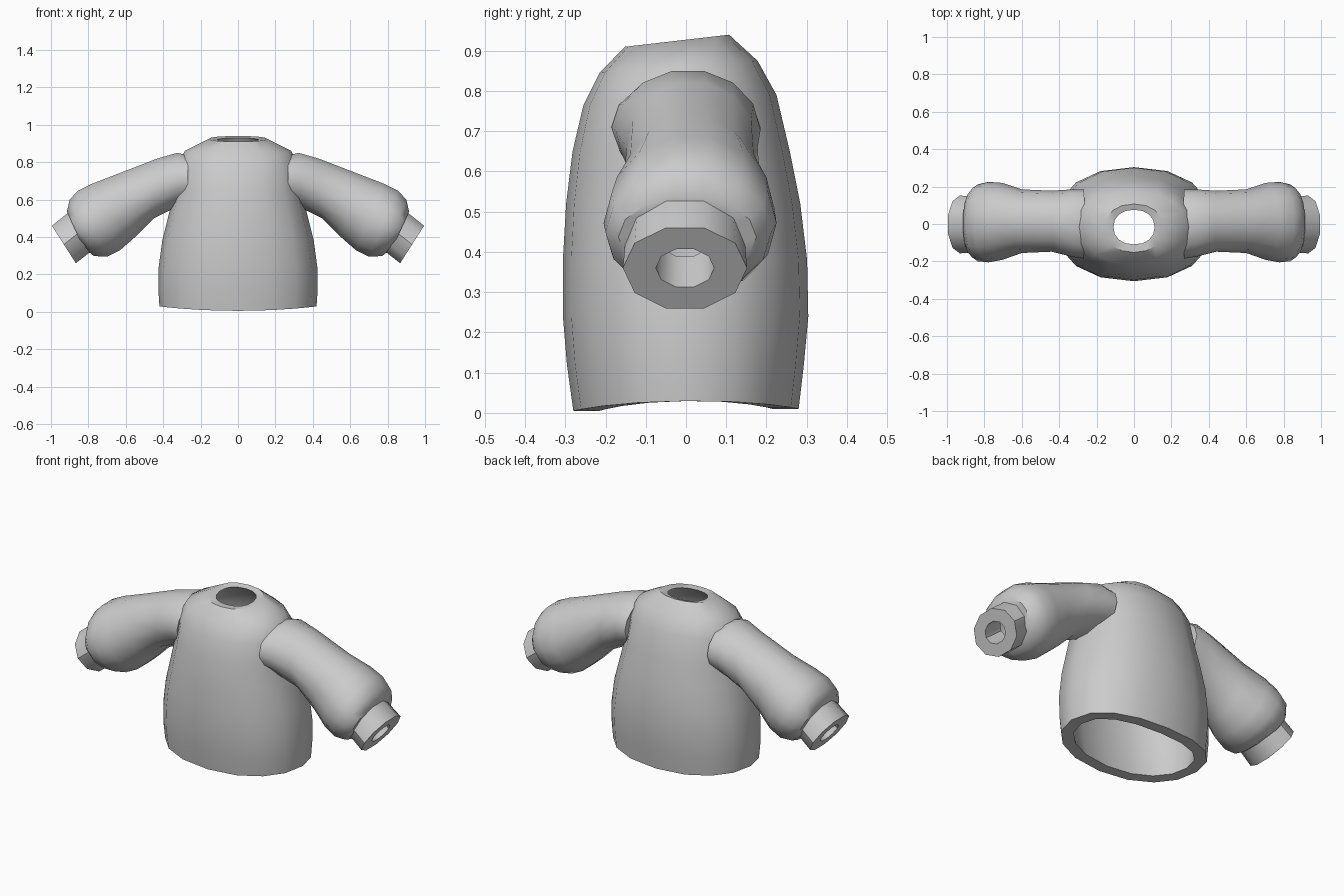
import bpy, bmesh, math
from mathutils import Vector

cube = bpy.data.objects.get("Cube")
if cube:
    bpy.data.objects.remove(cube)

knit = bpy.data.materials.new("grey_knit")
knit.use_nodes = True
GREY = (0.6, 0.6, 0.6, 1)
knit.diffuse_color = GREY
knit.node_tree.nodes["Principled BSDF"].inputs["Base Color"].default_value = GREY


def loft(name, rings, close=False):
    """Skin a list of point rings; optionally join the last ring to the first."""
    bm = bmesh.new()
    loops = [[bm.verts.new(p) for p in ring] for ring in rings]
    pairs = list(zip(loops, loops[1:]))
    if close:
        pairs.append((loops[-1], loops[0]))
    n = len(loops[0])
    for a, b in pairs:
        for i in range(n):
            j = (i + 1) % n
            bm.faces.new((a[i], a[j], b[j], b[i]))
    bmesh.ops.recalc_face_normals(bm, faces=bm.faces)
    mesh = bpy.data.meshes.new(name)
    bm.to_mesh(mesh)
    bm.free()
    mesh.materials.append(knit)
    ob = bpy.data.objects.new(name, mesh)
    bpy.context.collection.objects.link(ob)
    bpy.ops.object.select_all(action='DESELECT')
    ob.select_set(True)
    bpy.context.view_layer.objects.active = ob
    bpy.ops.object.shade_smooth_by_angle(angle=math.radians(42))
    return ob


def squarish(v):
    return math.copysign(abs(v) ** 0.9, v)


def body_ring(half, front, back, z_front, z_back, lift=0.0, wall=0.0, n=16):
    """Horizontal ring, tilted front to back, with its sides lifted."""
    pts = []
    for i in range(n):
        a = math.tau * i / n
        c, s = squarish(math.cos(a)), squarish(math.sin(a))
        y = (front + back) / 2 + s * ((back - front) / 2 - wall)
        z = (z_front + z_back) / 2 + s * (z_back - z_front) / 2 + lift * c * c
        pts.append(Vector((c * (half - wall), y, z)))
    return pts


# Torso: half width, front y, back y, front z, back z, side lift
profile = [
    (0.42, -0.28, 0.28, 0.005, 0.01, 0.022),
    (0.426, -0.296, 0.293, 0.12, 0.12),
    (0.424, -0.306, 0.304, 0.24, 0.24),
    (0.405, -0.306, 0.301, 0.38, 0.38),
    (0.37, -0.298, 0.284, 0.52, 0.52),
    (0.34, -0.282, 0.258, 0.65, 0.65),
    (0.325, -0.255, 0.225, 0.765, 0.79),
    (0.285, -0.215, 0.178, 0.845, 0.875),
    (0.155, -0.152, 0.107, 0.91, 0.94),
]
outer = [body_ring(*p) for p in profile]
inner = [body_ring(*p, wall=0.06) for p in profile[1:-1]]
hem = body_ring(*profile[0], wall=0.065)
neck = body_ring(0.11, -0.109, 0.076, 0.908, 0.93)
loft("sweater_body", outer + [neck] + inner[::-1] + [hem], close=True)


def sleeve_ring(top, bottom, front, back, side, n):
    """Ring spanning a top and bottom point in x-z, and front to back in y."""
    t, b = Vector((top[0], 0, top[1])), Vector((bottom[0], 0, bottom[1]))
    mid, half = (t + b) / 2, (t - b) / 2
    pts = []
    for i in range(n):
        a = math.tau * (i + 0.5) / n
        p = mid + half * (math.cos(a) / math.cos(math.pi / n))
        p.y = (front + back) / 2 + math.sin(a) * (back - front) / 2
        p.x *= side
        pts.append(p)
    return pts


def shrink(ring, factor):
    mid = sum(ring, Vector()) / len(ring)
    return [mid + (p - mid) * factor for p in ring]


# Sleeve: top point, bottom point, front y, back y
arm = [
    ((0.265, 0.835), (0.27, 0.585), -0.185, 0.185),
    ((0.325, 0.85), (0.34, 0.555), -0.175, 0.185),
    ((0.43, 0.82), (0.45, 0.50), -0.148, 0.178),
    ((0.65, 0.735), (0.55, 0.40), -0.155, 0.185),
    ((0.78, 0.685), (0.63, 0.33), -0.192, 0.22),
    ((0.855, 0.648), (0.70, 0.295), -0.205, 0.225),
    ((0.90, 0.60), (0.77, 0.298), -0.20, 0.212),
    ((0.915, 0.535), (0.825, 0.34), -0.168, 0.175),
]
cuff = [
    ((0.895, 0.54), (0.77, 0.335), -0.15, 0.145),
    ((0.995, 0.46), (0.867, 0.26), -0.157, 0.152),
]
for side, label in ((1, "left"), (-1, "right")):
    rings = [sleeve_ring(*r, side, 14) for r in arm]
    lining = [shrink(r, 0.75) for r in rings]
    loft(label + "_sleeve", rings + lining[::-1], close=True)
    start, end = [sleeve_ring(*r, side, 10) for r in cuff]
    loft(label + "_cuff", [start, end, shrink(end, 0.47), shrink(start, 0.47)], close=True)
